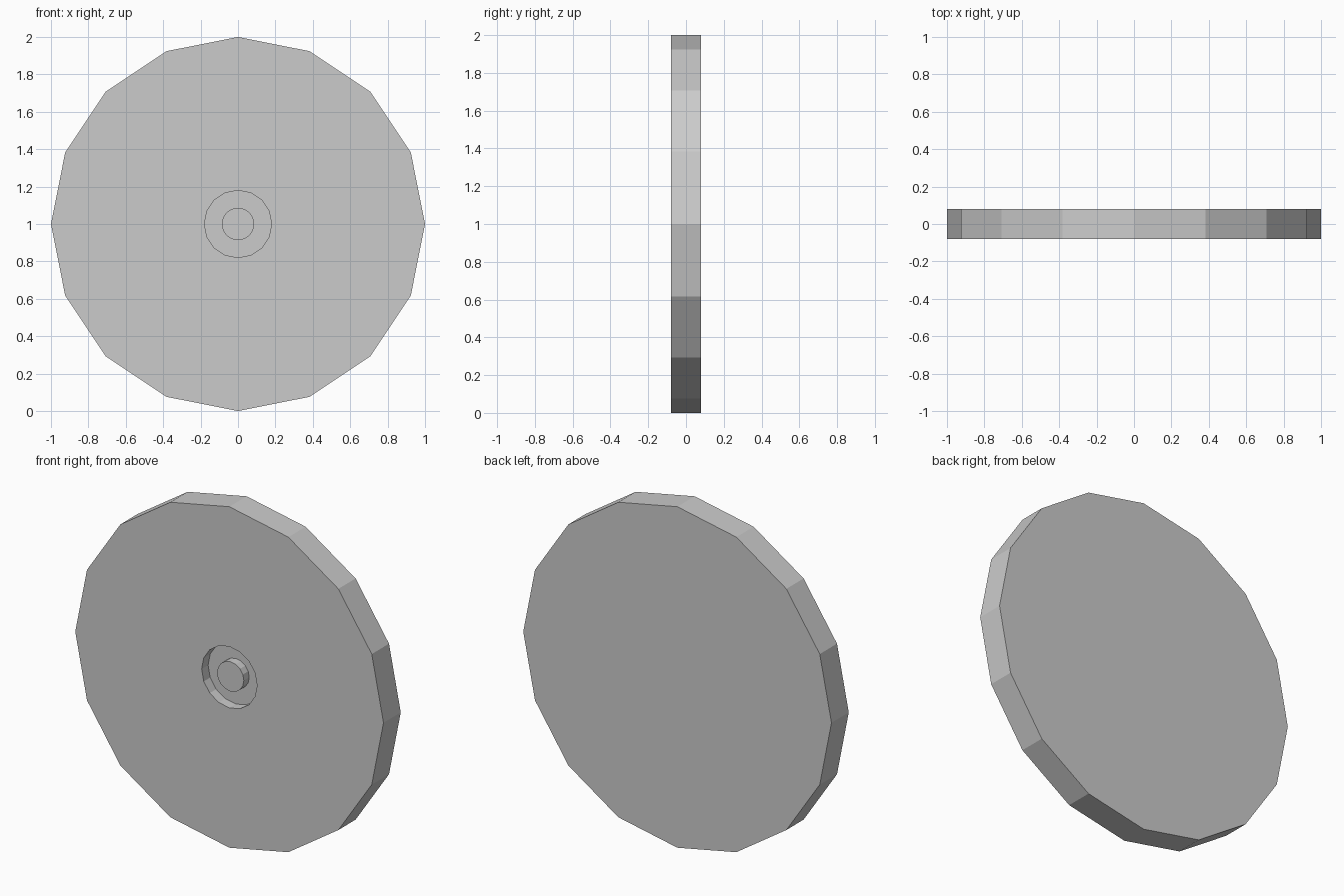
import bpy
import bmesh
from math import cos, sin, pi

if "Cube" in bpy.data.objects:
    bpy.data.objects.remove(bpy.data.objects["Cube"])

SIDES = 16
CENTRE_Z = 1.0

# Profile (radius, y) from the back rim, over the front, to the hub boss
PROFILE = [
    (1.0, 0.08),      # back rim
    (1.0, -0.08),     # front rim
    (0.18, -0.08),    # edge of the recess
    (0.18, -0.02),    # recess floor, outside
    (0.087, -0.02),   # recess floor, inside
    (0.087, -0.07),   # top of the boss
]


def ring(bm, radius, y):
    return [bm.verts.new((radius * cos(2 * pi * i / SIDES), y,
                          CENTRE_Z + radius * sin(2 * pi * i / SIDES)))
            for i in range(SIDES)]


# Disc with recessed hub, made as one closed turned body
bm = bmesh.new()
rings = [ring(bm, r, y) for r, y in PROFILE]
for a, b in zip(rings, rings[1:]):
    for i in range(SIDES):
        j = (i + 1) % SIDES
        bm.faces.new((a[i], a[j], b[j], b[i]))
bm.faces.new(rings[0])    # flat back
bm.faces.new(rings[-1])   # boss cap
bmesh.ops.recalc_face_normals(bm, faces=bm.faces[:])

mesh = bpy.data.meshes.new("wheel_disc")
bm.to_mesh(mesh)
bm.free()
bpy.context.collection.objects.link(bpy.data.objects.new("wheel_disc", mesh))
